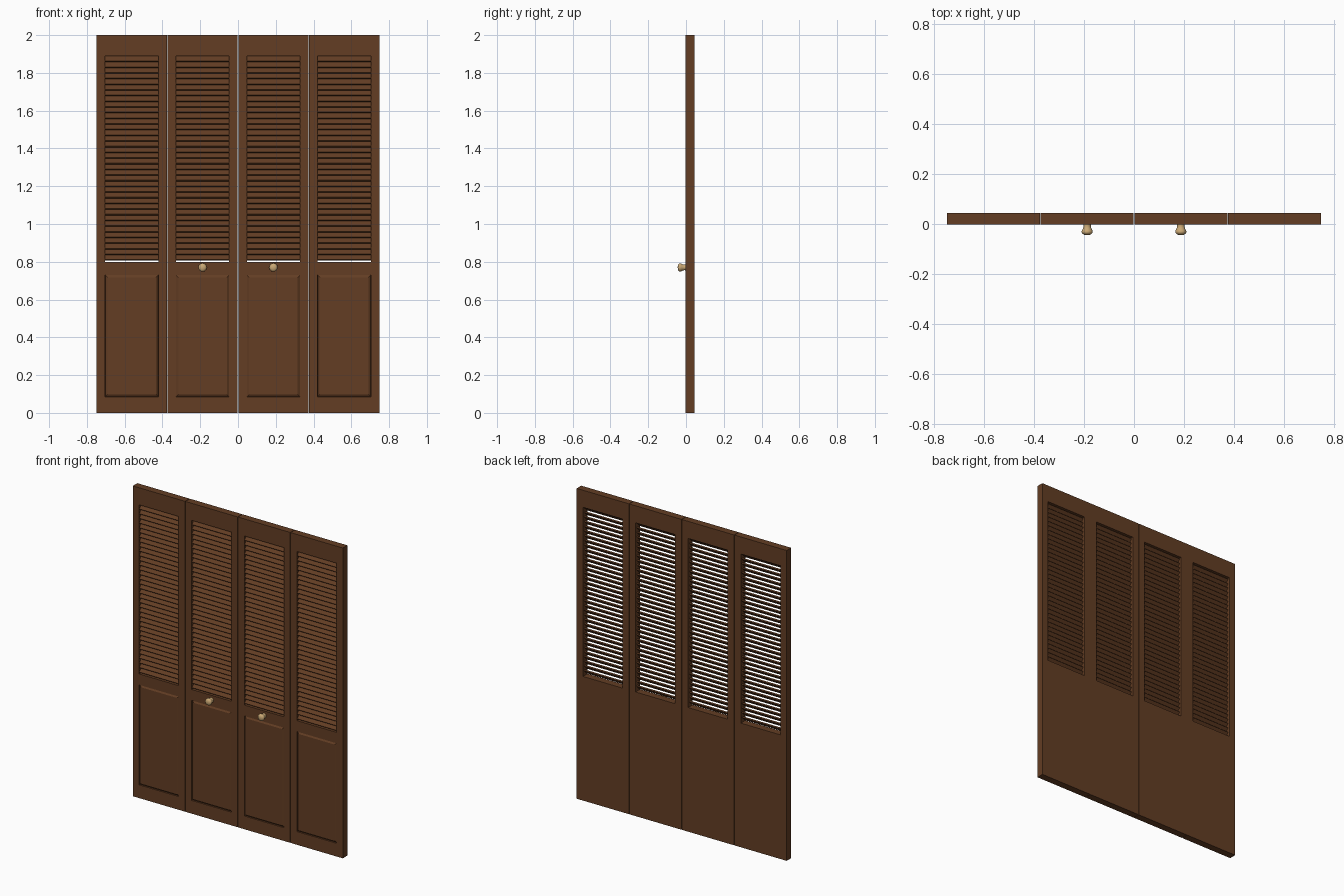
import bpy, bmesh, math
from mathutils import Matrix

if "Cube" in bpy.data.objects:
    bpy.data.objects.remove(bpy.data.objects["Cube"])

FRONT, BACK = -0.002, 0.044      # door leaf faces in y
PITCH, W, GAP = 0.375, 0.372, 0.003
BORDER = 0.045


def material(name, rgb):
    m = bpy.data.materials.new(name)
    m.diffuse_color = (*rgb, 1)
    m.use_nodes = True
    m.node_tree.nodes["Principled BSDF"].inputs["Base Color"].default_value = m.diffuse_color
    return m


wood = material("brown wood", (0.125, 0.047, 0.017))
tan = material("tan knob", (0.60, 0.40, 0.18))


def add(name, bm, mat):
    bmesh.ops.recalc_face_normals(bm, faces=bm.faces)
    me = bpy.data.meshes.new(name)
    bm.to_mesh(me)
    bm.free()
    me.materials.append(mat)
    ob = bpy.data.objects.new(name, me)
    bpy.context.collection.objects.link(ob)
    return ob


def door_leaf(name, cx):
    """Slab with a louvre opening above and a raised panel below."""
    xs = [-W / 2, -W / 2 + BORDER, W / 2 - BORDER, W / 2]
    zs = [0, 0.085, 0.73, 0.80, 1.89, 2.0]
    bm = bmesh.new()
    v = {(i, j, k): bm.verts.new((cx + x, y, z)) for i, x in enumerate(xs)
         for j, z in enumerate(zs) for k, y in enumerate((FRONT, BACK))}
    solid = {(i, j) for i in range(3) for j in range(5)} - {(1, 3)}
    panel = None
    for i, j in solid:
        ring = [(i, j), (i + 1, j), (i + 1, j + 1), (i, j + 1)]
        face = bm.faces.new([v[(*p, 0)] for p in ring])
        bm.faces.new([v[(*p, 1)] for p in reversed(ring)])
        if (i, j) == (1, 1):
            panel = face
        # walls wherever the neighbouring cell is empty
        near = [(i, j - 1), (i + 1, j), (i, j + 1), (i - 1, j)]
        for n in range(4):
            if near[n] not in solid:
                a, b = ring[n], ring[(n + 1) % 4]
                bm.faces.new([v[(*a, 0)], v[(*a, 1)], v[(*b, 1)], v[(*b, 0)]])
    bmesh.ops.recalc_face_normals(bm, faces=bm.faces)
    # groove step, then slope back up to the raised field
    bmesh.ops.inset_individual(bm, faces=[panel], thickness=0.001, depth=-0.008)
    bmesh.ops.inset_individual(bm, faces=[panel], thickness=0.017, depth=0.008)
    add(name, bm, wood)


def louvre_slats(name, cx, count=36, first=0.822, last=1.873):
    bm = bmesh.new()
    for n in range(count):
        z = first + (last - first) * n / (count - 1)
        m = (Matrix.Translation((cx, 0.0165, z))
             @ Matrix.Rotation(math.radians(45), 4, 'X')
             @ Matrix.Diagonal((W - 2 * BORDER + 0.004, 0.038, 0.008, 1)))
        bmesh.ops.create_cube(bm, size=1, matrix=m)
    add(name, bm, wood)


def knob(name, cx, z=0.77, sides=24):
    # turned profile: radius, distance out from the door
    prof = [(0, -0.002), (0.016, -0.002), (0.0145, 0.006), (0.016, 0.014), (0.0215, 0.025),
            (0.0225, 0.030), (0.020, 0.036), (0.012, 0.041), (0, 0.042)]
    bm = bmesh.new()
    verts = [bm.verts.new((cx + r, FRONT - d, z)) for r, d in prof]
    edges = [bm.edges.new(p) for p in zip(verts, verts[1:])]
    bmesh.ops.spin(bm, geom=verts + edges, cent=(cx, 0, z), axis=(0, 1, 0),
                   angle=math.tau, steps=sides)
    bmesh.ops.remove_doubles(bm, verts=bm.verts, dist=1e-5)
    ob = add(name, bm, tan)
    bpy.ops.object.select_all(action='DESELECT')
    bpy.context.view_layer.objects.active = ob
    ob.select_set(True)
    bpy.ops.object.shade_smooth_by_angle(angle=math.radians(40))


# four leaves side by side, knobs on the inner two
for i in range(4):
    cx = PITCH * (i - 1.5)
    door_leaf(f"door_leaf_{i + 1}", cx)
    louvre_slats(f"louvre_slats_{i + 1}", cx)
    if i in (1, 2):
        knob(f"knob_{i}", cx)
